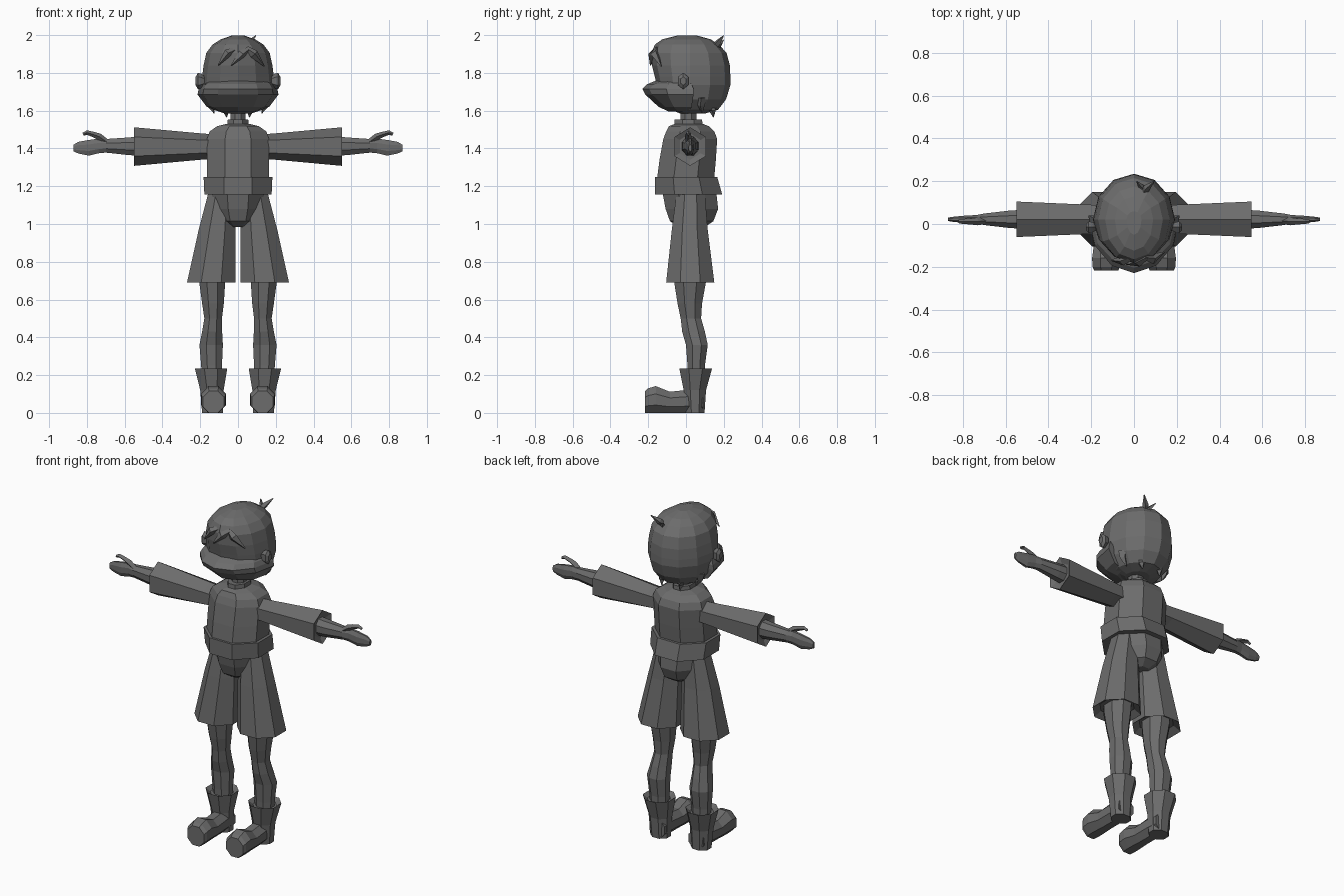
import bpy, bmesh, math
from mathutils import Vector

cloth = bpy.data.materials.new("plain grey")
cloth.diffuse_color = (0.15, 0.15, 0.15, 1)


def loft(name, rings, mirror=False):
    """Skin a list of equal-length rings, cap both ends, optionally mirror in x."""
    bm = bmesh.new()
    vs = [[bm.verts.new(p) for p in r] for r in rings]
    n = len(rings[0])
    for a, b in zip(vs, vs[1:]):
        for i in range(n):
            j = (i + 1) % n
            bm.faces.new((a[i], a[j], b[j], b[i]))
    bm.faces.new(vs[0])
    bm.faces.new(vs[-1])
    bmesh.ops.remove_doubles(bm, verts=bm.verts, dist=0.0005)
    bmesh.ops.recalc_face_normals(bm, faces=bm.faces)
    me = bpy.data.meshes.new(name)
    bm.to_mesh(me)
    bm.free()
    me.materials.append(cloth)
    ob = bpy.data.objects.new(name, me)
    bpy.context.collection.objects.link(ob)
    if mirror:
        ob.modifiers.new("mirror", 'MIRROR').use_mirror_merge = False
    return ob


def box_ring(axis, pos, u0, u1, v0, v1, n=8, flat=True):
    """Polygon across an axis that fills the box u0..u1, v0..v1."""
    rot = math.pi / n if flat else math.pi / 2
    k = 1 / math.cos(math.pi / n) if flat else 1
    pts = []
    for i in range(n):
        a = rot + 2 * math.pi * i / n
        u = (u0 + u1) / 2 + (u1 - u0) / 2 * math.cos(a) * k
        v = (v0 + v1) / 2 + (v1 - v0) / 2 * math.sin(a) * k
        p = [u, v]
        p.insert(axis, pos)
        pts.append(Vector(p))
    return pts


def z_loft(name, rows, n=8, flat=True, mirror=False):
    return loft(name, [box_ring(2, z, a, b, c, d, n, flat) for z, a, b, c, d in rows], mirror)


def spike(name, path, mirror=False):
    """Tapering strand through (x, y, z, radius) stations."""
    rings = []
    for i, (x, y, z, r) in enumerate(path):
        a = Vector(path[max(i - 1, 0)][:3])
        b = Vector(path[min(i + 1, len(path) - 1)][:3])
        q = (b - a).to_track_quat('Z', 'Y')
        rings.append([Vector((x, y, z)) + q @ Vector((r * math.cos(t), r * math.sin(t), 0))
                      for t in (k * math.pi / 2 for k in range(4))])
    return loft(name, rings, mirror)


# Head: z, half width, front, back, with the widest line at y = 0.02
rings = []
for z, w, f, b in [(1.585, .07, -.03, .1), (1.605, .13, -.08, .17), (1.66, .175, -.12, .212),
                   (1.735, .192, -.155, .235), (1.78, .19, -.165, .235), (1.84, .182, -.18, .232),
                   (1.905, .168, -.183, .215), (1.95, .135, -.165, .175), (1.978, .09, -.125, .13),
                   (1.997, .035, -.05, .06)]:
    ring = []
    for i in range(12):
        t = math.pi * i / 6
        s, c = math.sin(t), math.cos(t)
        ring.append(Vector((w * c, .02 + s * ((b - .02) if s > 0 else (.02 - f)), z)))
    rings.append(ring)
loft("head", rings)

# Jutting lower face, pointed at the front
rings = []
for z, w, f, b in [(1.595, .1, -.09, .02), (1.62, .165, -.145, .03), (1.685, .214, -.215, .04),
                   (1.715, .208, -.23, .04), (1.74, .195, -.205, .03), (1.757, .17, -.165, .0)]:
    half = [(0, f), (.5 * w, f + .035), (.87 * w, f * .45), (w, b)]
    ring = half + [(-x, y) for x, y in half[:0:-1]]
    rings.append([Vector((x, y, z)) for x, y in ring])
loft("lower_face", rings)

# Ears
loft("ear", [box_ring(0, x, -.015 - r, -.015 + r, 1.757 - r * 1.4, 1.757 + r * 1.4, 6)
             for x, r in [(.17, .012), (.195, .024), (.212, .027), (.224, .014)]], True)

# Fringe strands
spike("fringe_left", [(.0, -.15, 1.93, .012), (-.055, -.172, 1.905, .022), (-.105, -.17, 1.84, .003)])
spike("fringe_middle", [(.06, -.155, 1.93, .012), (.02, -.178, 1.9, .022), (-.035, -.188, 1.84, .003)])
spike("fringe_right", [(.05, -.155, 1.93, .012), (.085, -.165, 1.9, .024), (.14, -.132, 1.835, .003)])

# Tuft on the crown
spike("tuft_long", [(.04, .135, 1.925, .016), (.06, .17, 1.96, .017), (.095, .2, 1.998, .002)])
spike("tuft_short", [(.04, .14, 1.925, .014), (.035, .175, 1.945, .014), (.012, .2, 1.975, .002)])

# Hair points at the nape and behind the ears
spike("nape_point", [(.06, .14, 1.63, .025), (.065, .14, 1.6, .018), (.06, .145, 1.565, .002)], True)
spike("side_point", [(.15, .08, 1.67, .03), (.145, .08, 1.63, .02), (.125, .085, 1.585, .002)], True)

# Neck and collar
z_loft("neck", [(1.5, -.04, .04, -.03, .055), (1.62, -.04, .04, -.03, .055)])
z_loft("collar", [(1.5, -.06, .06, -.065, .09), (1.553, -.054, .054, -.06, .085)])

# Jacket body and waistband
z_loft("torso", [(1.2, -.16, .16, -.145, .145), (1.25, -.165, .165, -.152, .15),
                 (1.34, -.165, .165, -.14, .158), (1.45, -.165, .165, -.12, .165),
                 (1.49, -.15, .15, -.105, .15), (1.518, -.11, .11, -.09, .12),
                 (1.53, -.06, .06, -.06, .09)])
z_loft("waistband", [(1.155, -.178, .178, -.165, .192), (1.25, -.182, .182, -.165, .165)])

# Hips
z_loft("hips", [(.985, -.05, .05, -.04, .1), (1.015, -.1, .1, -.085, .145),
                (1.08, -.125, .125, -.108, .17), (1.17, -.14, .14, -.125, .16)])

# Shorts: hollow flared legs
z_loft("shorts_leg", [(.72, .05, .23, -.07, .115), (.69, .014, .27, -.105, .15),
                      (.97, .012, .208, -.075, .115), (1.165, .02, .157, -.05, .1)], 8, True, True)

# Legs
z_loft("leg", [(.18, .09, .19, .01, .1), (.25, .085, .195, .008, .1), (.36, .08, .204, .0, .115),
               (.43, .084, .19, -.02, .1), (.5, .085, .178, -.028, .08), (.58, .075, .19, -.045, .085),
               (.69, .068, .205, -.062, .105), (.8, .065, .205, -.06, .105)], 8, True, True)

# Boots: flared shaft and long foot
z_loft("boot_shaft", [(0, .08, .19, .0, .098), (.12, .076, .2, -.012, .106),
                      (.235, .057, .228, -.035, .138), (.215, .08, .205, -.01, .115)], 8, True, True)
loft("boot_foot", [box_ring(1, y, .13 - w, .13 + w, 0, h) for y, w, h in
                   [(-.218, .056, .115), (-.2, .064, .13), (-.16, .066, .142), (-.085, .056, .112),
                    (.01, .053, .122), (.09, .05, .11)]], True)

# Sleeves: flared six-sided tubes with an inset opening
k = 1 / math.cos(math.pi / 6)
loft("sleeve", [box_ring(0, x, .022 - w * k, .022 + w * k, 1.41 - h, 1.41 + h, 6, False)
                for x, w, h in [(.13, .065, .065), (.2, .068, .07), (.55, .083, .102),
                                (.535, .055, .07)]], True)

# Arms and mitten-like hands
loft("arm_and_hand", [box_ring(0, x, .022 - w, .022 + w, a, b) for x, w, a, b in
                      [(.5, .045, 1.36, 1.465), (.58, .041, 1.365, 1.458), (.7, .027, 1.378, 1.45),
                       (.735, .02, 1.375, 1.452), (.79, .017, 1.362, 1.445), (.845, .012, 1.373, 1.435),
                       (.87, .008, 1.385, 1.42)]], True)
spike("thumb", [(.69, .015, 1.43, .015), (.735, .012, 1.462, .018), (.765, .012, 1.474, .014),
                (.8, .012, 1.484, .012), (.82, .012, 1.475, .008)], True)

# Rest the soles on the ground
bpy.context.view_layer.update()
